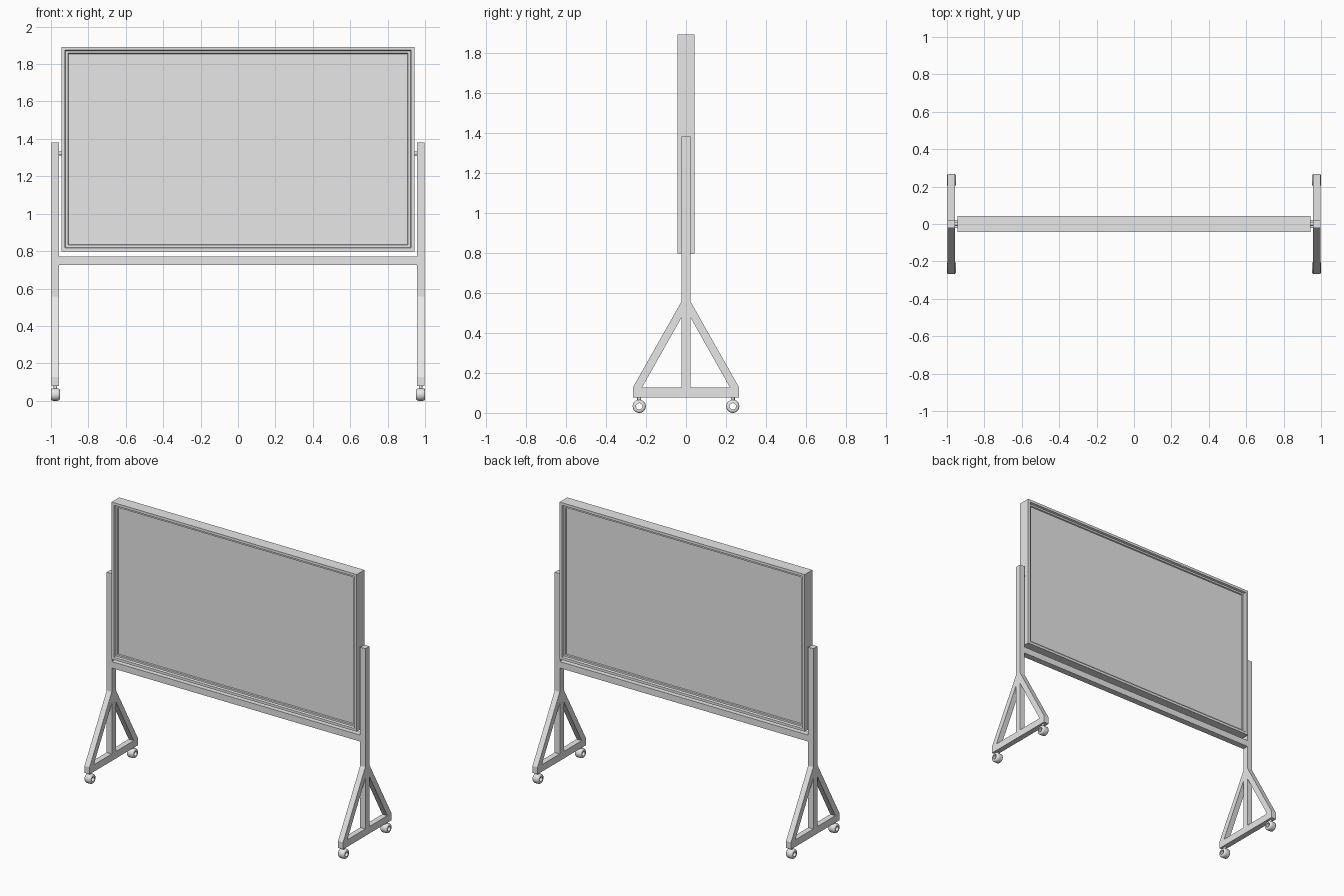
import bpy
import bmesh
import math

old = bpy.data.objects.get("Cube")
if old:
    bpy.data.objects.remove(old, do_unlink=True)

grey = bpy.data.materials.new("light_grey")
grey.use_nodes = True
COLOR = (0.8, 0.8, 0.8, 1)
grey.diffuse_color = COLOR
grey.node_tree.nodes["Principled BSDF"].inputs["Base Color"].default_value = COLOR


def finish(name, bm, smooth=False):
    bmesh.ops.recalc_face_normals(bm, faces=bm.faces)
    mesh = bpy.data.meshes.new(name)
    bm.to_mesh(mesh)
    bm.free()
    mesh.materials.append(grey)
    obj = bpy.data.objects.new(name, mesh)
    bpy.context.collection.objects.link(obj)
    if smooth:
        bpy.ops.object.select_all(action="DESELECT")
        obj.select_set(True)
        bpy.context.view_layer.objects.active = obj
        bpy.ops.object.shade_smooth_by_angle(angle=math.radians(40))
    return obj


def box(name, low, high):
    bm = bmesh.new()
    bmesh.ops.create_cube(bm, size=1)
    for v in bm.verts:
        for i in range(3):
            v.co[i] = low[i] if v.co[i] < 0 else high[i]
    return finish(name, bm)


def prism(name, outline, x0, x1):
    """Extrude a side outline of (y, z) points along x."""
    bm = bmesh.new()
    face = bm.faces.new([bm.verts.new((x0, y, z)) for y, z in outline])
    moved = bmesh.ops.extrude_face_region(bm, geom=[face])["geom"]
    for v in moved:
        if isinstance(v, bmesh.types.BMVert):
            v.co.x = x1
    # the source face stays in place as the near cap
    if not face.is_valid or len(bm.faces) < len(outline) + 2:
        bm.faces.new([v for v in bm.verts if v.co.x == x0])
    return finish(name, bm)


def lathe(name, profile, center, axis, closed, sides=24):
    """Spin (radius, offset) points round an x or z axis."""
    bm = bmesh.new()
    rings = []
    for r, h in profile:
        ring = []
        for k in range(sides):
            a = math.tau * k / sides
            p, q = r * math.cos(a), r * math.sin(a)
            local = (h, p, q) if axis == "x" else (p, q, h)
            ring.append(bm.verts.new([c + d for c, d in zip(center, local)]))
        rings.append(ring)
    pairs = list(zip(rings, rings[1:]))
    if closed:
        pairs.append((rings[-1], rings[0]))
    else:
        bm.faces.new(rings[0])
        bm.faces.new(rings[-1])
    for a, b in pairs:
        for k in range(sides):
            n = (k + 1) % sides
            bm.faces.new((a[k], a[n], b[n], b[k]))
    return finish(name, bm, True)


# Two-sided board: nested rectangles step from the frame lip in to the panel
HALF_W, HALF_H, MID_Z = 0.944, 0.547, 1.345
steps = [(0.037, 0.02), (0.034, 0.028), (0.022, 0.028), (0.018, 0.042), (0, 0.042)]
steps = [(i, -d) for i, d in steps] + [(i, d) for i, d in reversed(steps)]
bm = bmesh.new()
loops = []
for inset, y in steps:
    w, h = HALF_W - inset, HALF_H - inset
    loops.append([bm.verts.new((sx * w, y, MID_Z + sz * h))
                  for sx, sz in ((-1, -1), (1, -1), (1, 1), (-1, 1))])
for a, b in zip(loops, loops[1:]):
    for k in range(4):
        n = (k + 1) % 4
        bm.faces.new((a[k], a[n], b[n], b[k]))
bm.faces.new(loops[0])
bm.faces.new(loops[-1])
finish("board", bm)

# Stand
POST_IN, POST_OUT, POST_Y = 0.957, 0.996, 0.022
BASE_LOW, BASE_TOP, FOOT_Y = 0.078, 0.127, 0.266
MID_X = (POST_IN + POST_OUT) / 2
box("crossbar", (-POST_IN, -POST_Y, 0.725), (POST_IN, POST_Y, 0.77))

tire = [(0.016, -0.024), (0.026, -0.024), (0.031, -0.02), (0.033, -0.012),
        (0.033, 0.012), (0.031, 0.02), (0.026, 0.024), (0.016, 0.024)]

for side, s in (("left", 1), ("right", -1)):
    x0, x1 = sorted((s * POST_IN, s * POST_OUT))
    box(side + "_post", (x0, -POST_Y, BASE_LOW), (x1, POST_Y, 1.382))
    lathe(side + "_pivot_pin", [(0.01, -0.012), (0.01, 0.012)],
          (s * 0.95, 0, 1.322), "x", False, 16)
    for end, t in (("back", 1), ("front", -1)):
        tag = side + "_" + end
        # Half of the base bar and its sloping brace
        y0, y1 = sorted((t * POST_Y, t * FOOT_Y))
        box(tag + "_base_bar", (x0, y0, BASE_LOW), (x1, y1, BASE_TOP))
        brace = [(FOOT_Y, BASE_TOP), (POST_Y, 0.558), (POST_Y, 0.478), (0.22, BASE_TOP)]
        prism(tag + "_brace", [(t * y, z) for y, z in brace], x0, x1)
        # Caster
        lathe(tag + "_caster_stem", [(0.01, 0), (0.01, 0.02)],
              (s * MID_X, t * 0.234, 0.06), "z", False, 16)
        lathe(tag + "_wheel", tire, (s * MID_X, t * 0.234, 0.033), "x", True)
